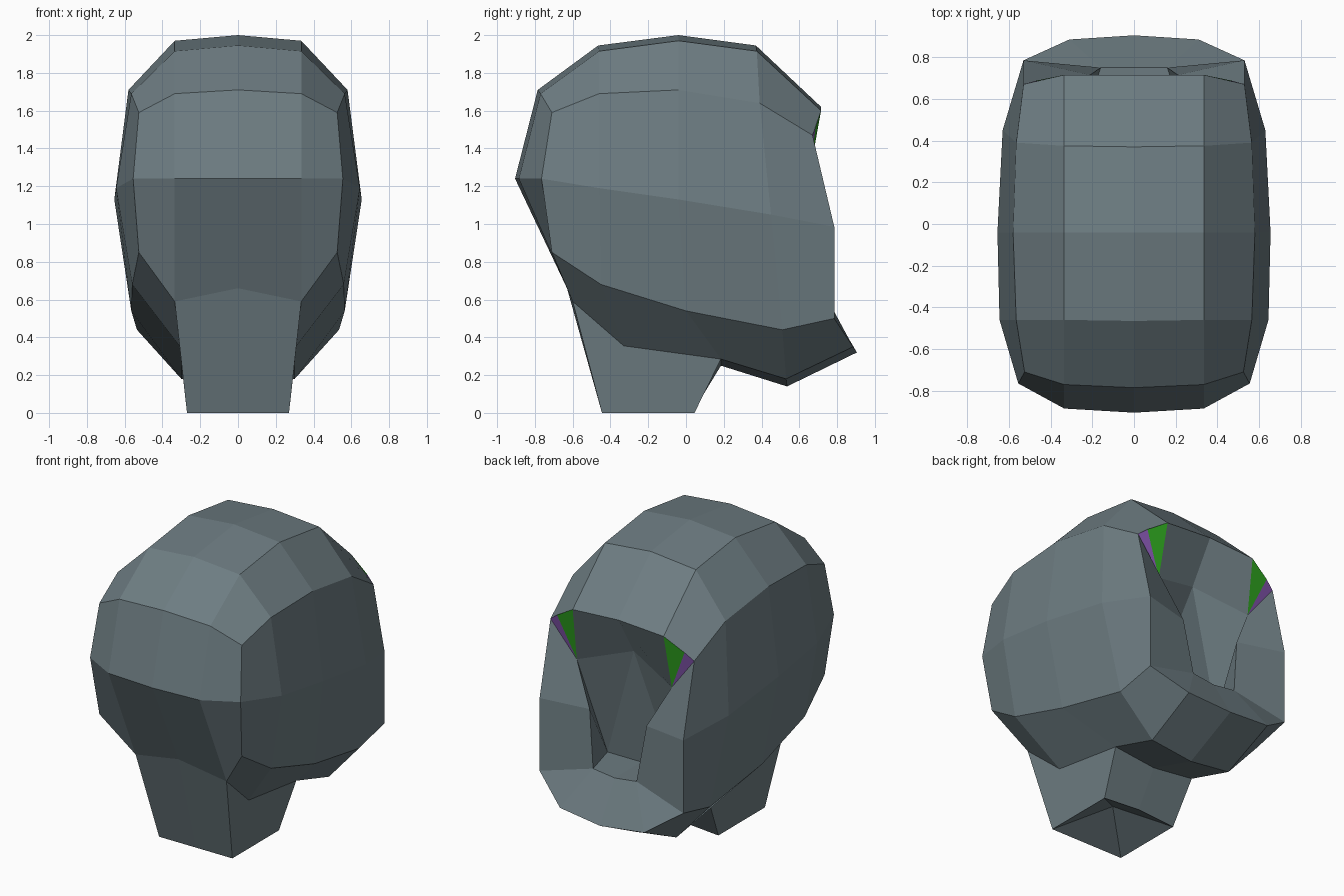
import bpy
import bmesh
from mathutils import Vector

default_cube = bpy.data.objects.get("Cube")
if default_cube:
    bpy.data.objects.remove(default_cube, do_unlink=True)


def make_material(name, colour):
    material = bpy.data.materials.new(name)
    material.use_nodes = True
    material.diffuse_color = (*colour, 1)
    shader = material.node_tree.nodes["Principled BSDF"]
    shader.inputs["Base Color"].default_value = (*colour, 1)
    return material


slate = make_material("slate_grey", (0.155, 0.205, 0.225))
green = make_material("bright_green", (0.03, 0.4, 0.015))
purple = make_material("soft_purple", (0.25, 0.1, 0.46))


def build_part(name, polygons, inside, material=slate):
    """Make a half part from polygons, face it away from 'inside', then mirror it."""
    bm = bmesh.new()
    for polygon in polygons:
        bm.faces.new([bm.verts.new(point) for point in polygon])
    bmesh.ops.remove_doubles(bm, verts=bm.verts[:], dist=0.0001)
    bm.normal_update()
    centre = Vector(inside)
    facing = sum(face.normal.dot(face.calc_center_median() - centre) * face.calc_area()
                 for face in bm.faces)
    if facing < 0:
        bmesh.ops.reverse_faces(bm, faces=bm.faces[:])
    mesh = bpy.data.meshes.new(name)
    bm.to_mesh(mesh)
    bm.free()
    mesh.materials.append(material)
    part = bpy.data.objects.new(name, mesh)
    bpy.context.collection.objects.link(part)
    mirror = part.modifiers.new("mirror", "MIRROR")
    mirror.use_axis[0] = True
    mirror.use_mirror_merge = True
    return part


def strips(*lines):
    """Quads between neighbouring lines of equal length."""
    return [(a[i], a[i + 1], b[i + 1], b[i])
            for a, b in zip(lines, lines[1:]) for i in range(len(a) - 1)]


def column(x, profile):
    return [(x, y, z) for y, z in profile]


# Shared contour lines of the head, each running from -y to +y
crown_centre = column(0, [(-.63, .66), (-.905, 1.24), (-.785, 1.71), (-.465, 1.945),
                          (-.04, 2), (.37, 1.945), (.715, 1.62)])
crown_inner = column(.335, [(-.6, .59), (-.885, 1.24), (-.77, 1.69), (-.46, 1.915),
                            (-.04, 1.97), (.375, 1.915), (.715, 1.6)])
temple = [(.525, -.71, 1.59), (.565, -.46, 1.69), (.58, -.04, 1.71),
          (.565, .39, 1.64), (.53, .67, 1.47)]
side_middle = [(.555, -.765, 1.24), (.645, -.46, 1.19), (.655, -.04, 1.13),
               (.63, .45, 1.05), (.53, .785, .985)]
side_low = [(.525, -.71, .85), (.56, -.45, .68), (.565, 0, .54),
            (.535, .51, .44), (.53, .785, .5)]
jaw_line = [crown_inner[0], (.31, -.33, .355), (.3, .185, .285),
            (.3, .53, .18), (.31, .885, .35)]
chin_centre = column(0, [(.185, .25), (.535, .14), (.905, .32)])

# Skull: domed crown and the two flat sides
crown_edge = [side_low[0], side_middle[0]] + temple
build_part("crown", strips(crown_centre, crown_inner, crown_edge), (0, 0, 1))
build_part("head_sides", strips(temple, side_middle, side_low), (0, 0, 1))

# Jaw: sloping underside and projecting chin
build_part("jaw", strips(side_low, jaw_line), (0, 0, 1))
build_part("chin", strips(jaw_line[2:], chin_centre), (0, .5, 1))

# Neck: tapering walls with a sunken underside
foot_front, foot_back = (.27, -.445, 0), (.27, .045, 0)
mid_front, mid_back = (0, -.445, 0), (0, .045, .02)
hollow = (0, -.2, .15)
build_part("neck", [
    (crown_centre[0], crown_inner[0], foot_front, mid_front),
    (crown_inner[0], jaw_line[1], foot_front),
    (jaw_line[1], jaw_line[2], foot_back, foot_front),
    (jaw_line[2], chin_centre[0], mid_back, foot_back),
], (0, -.2, .3))
build_part("neck_underside", [
    (mid_front, foot_front, hollow),
    (foot_front, foot_back, hollow),
    (foot_back, mid_back, hollow),
], (0, -.2, 2))

# Face opening: rim around the hole, then the recess behind it
rim_top, rim_cheek = (.35, .65, 1.24), (.21, .715, .97)
rim_low, rim_centre = (.16, .75, .6), (0, .75, .58)
brow_centre, recess_corner = (0, .55, 1.35), (.25, .47, .58)
build_part("face_rim", [
    (temple[-1], rim_top, rim_cheek, side_middle[-1]),
    (side_middle[-1], rim_cheek, rim_low, side_low[-1]),
    (side_low[-1], rim_low, jaw_line[-1]),
    (jaw_line[-1], rim_low, rim_centre, chin_centre[-1]),
], (0, -3, .8))
build_part("brow_underside", [
    (crown_centre[-1], crown_inner[-1], rim_top, brow_centre),
], (0, -3, 3))
build_part("face_recess", [
    (brow_centre, rim_top, recess_corner),
    (rim_top, rim_cheek, recess_corner),
    (rim_cheek, rim_low, recess_corner),
    (brow_centre, recess_corner, (0, .47, .58)),
    (recess_corner, rim_low, rim_centre, (0, .47, .58)),
], (0, -3, .8))

# Coloured wedges in the upper corners of the opening
wedge_middle = (.47, .687, 1.517)
build_part("green_corner", [(wedge_middle, crown_inner[-1], rim_top)], (0, -3, 1), green)
build_part("purple_corner", [(temple[-1], wedge_middle, rim_top)], (0, -3, 1), purple)
